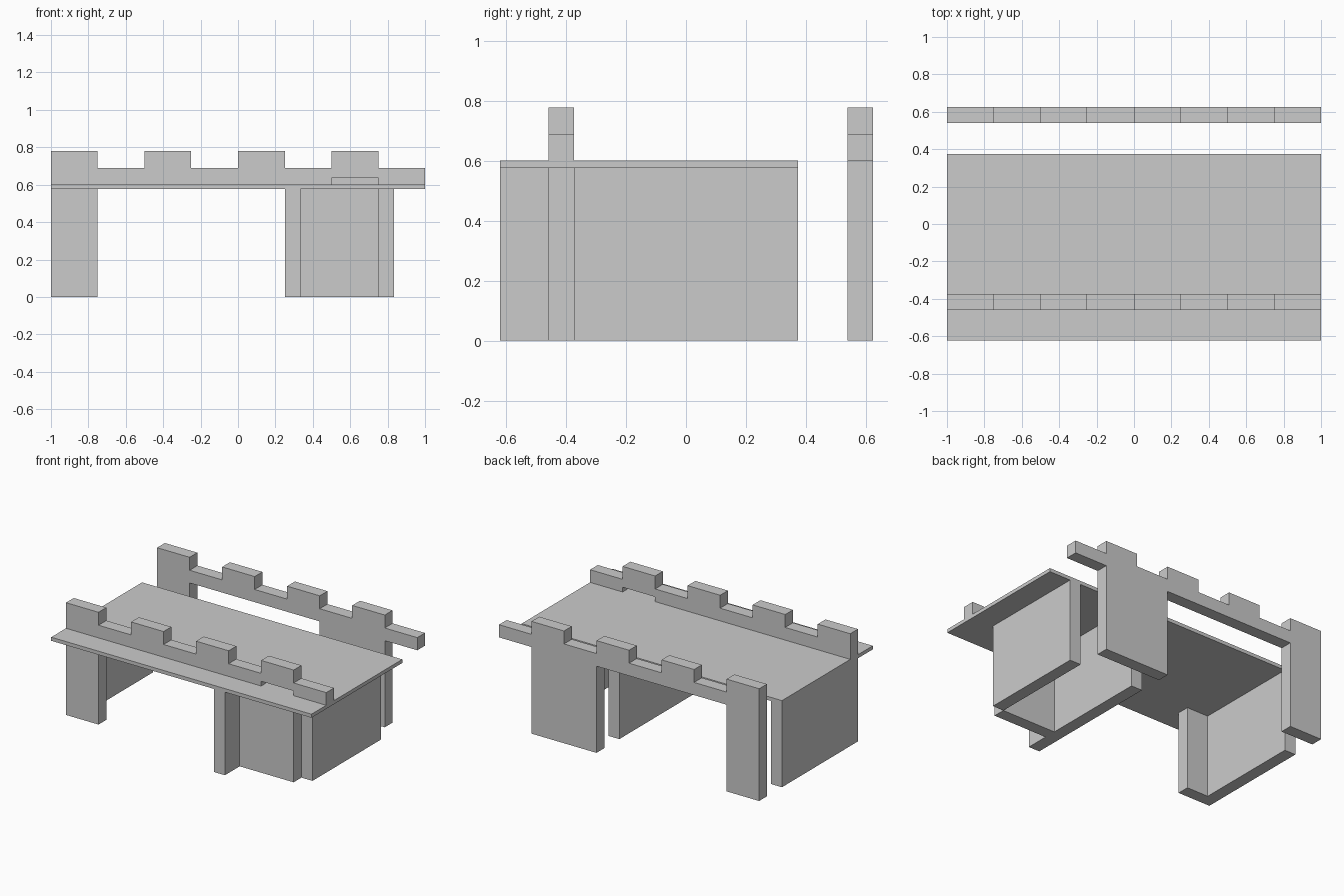
import bpy
import bmesh

if "Cube" in bpy.data.objects:
    bpy.data.objects.remove(bpy.data.objects["Cube"])

DECK_LOW, DECK_TOP = 0.577, 0.602
BEAM_TOP, MERLON_TOP = 0.69, 0.78
T = 0.085  # panel thickness


def extrude_profile(name, points, y0, y1):
    """Extrude an x-z outline from y0 back to y1."""
    bm = bmesh.new()
    face = bm.faces.new([bm.verts.new((x, y0, z)) for x, z in points])
    result = bmesh.ops.extrude_face_region(bm, geom=[face])
    moved = [v for v in result["geom"] if isinstance(v, bmesh.types.BMVert)]
    bmesh.ops.translate(bm, verts=moved, vec=(0, y1 - y0, 0))
    bmesh.ops.recalc_face_normals(bm, faces=bm.faces)
    mesh = bpy.data.meshes.new(name)
    bm.to_mesh(mesh)
    bm.free()
    obj = bpy.data.objects.new(name, mesh)
    bpy.context.collection.objects.link(obj)
    return obj


def box(name, x0, x1, y0, y1, z0, z1):
    return extrude_profile(name, [(x0, z0), (x1, z0), (x1, z1), (x0, z1)], y0, y1)


def battlement():
    """Crenellated top edge, from right to left."""
    pts = [(1, BEAM_TOP)]
    for x in (0.5, 0.0, -0.5, -1.0):
        pts += [(x + 0.25, BEAM_TOP), (x + 0.25, MERLON_TOP), (x, MERLON_TOP)]
        if x > -1:
            pts.append((x, BEAM_TOP))
    return pts


# Shared lower outline: left leg and the start of the beam
left_leg = [(-1, 0), (-0.75, 0), (-0.75, DECK_TOP)]

# Back parapet with a narrow left leg and a wide right leg
back_leg = [(0.25, DECK_TOP), (0.25, 0), (0.75, 0), (0.75, DECK_TOP), (1, DECK_TOP)]
extrude_profile("back_parapet", left_leg + back_leg + battlement(), 0.54, 0.625)

# Front parapet with a low slot above the deck, and its wide leg below the deck
slot = [(0.5, DECK_TOP), (0.5, 0.635), (0.75, 0.635), (0.75, DECK_TOP), (1, DECK_TOP)]
extrude_profile("front_parapet", left_leg + slot + battlement(), -0.46, -0.375)
box("front_wide_leg", 0.25, 0.75, -0.46, -0.375, 0, DECK_LOW)

# Walkway deck
box("deck", -1, 1, -0.622, 0.375, DECK_LOW, DECK_TOP)

# Lengthwise support walls under the deck
box("left_support_wall", -1, -1 + T, -0.375, 0.375, 0, DECK_LOW)
box("middle_support_wall", 0.25, 0.25 + T, -0.622, 0.375, 0, DECK_LOW)
box("right_support_wall", 0.75, 0.75 + T, -0.375, 0.375, 0, DECK_LOW)
